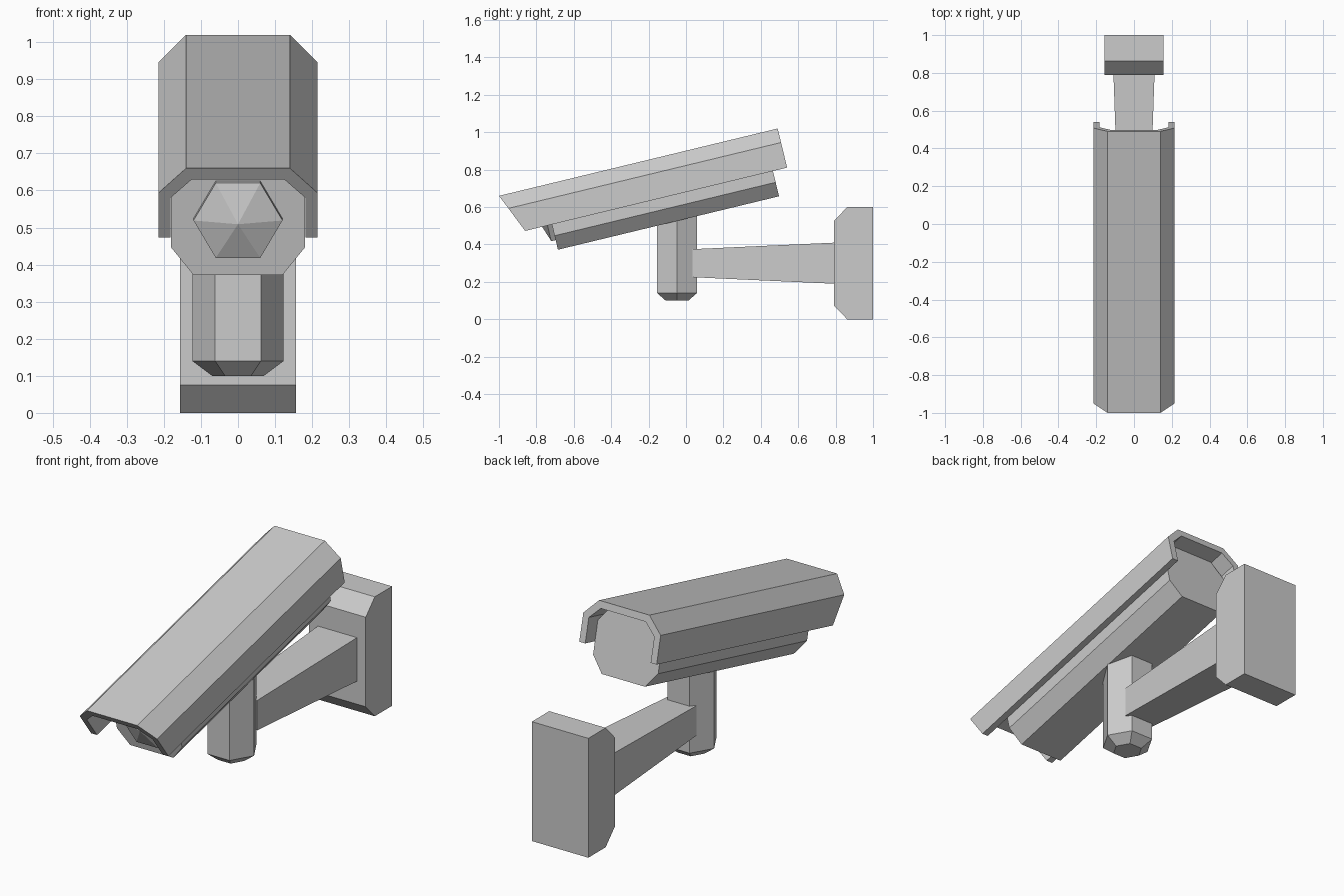
import bpy, bmesh
from math import sin, cos, pi, radians

if "Cube" in bpy.data.objects:
    bpy.data.objects.remove(bpy.data.objects["Cube"])

TILT = radians(13.58)


def loft(name, rings):
    """Skin matching rings of points and cap both ends."""
    bm = bmesh.new()
    vs = [[bm.verts.new(p) for p in ring] for ring in rings]
    for a, b in zip(vs, vs[1:]):
        n = len(a)
        if len(b) == 1:
            for i in range(n):
                bm.faces.new((a[i], a[(i + 1) % n], b[0]))
        else:
            for i in range(n):
                j = (i + 1) % n
                bm.faces.new((a[i], a[j], b[j], b[i]))
    for end in (vs[0], vs[-1]):
        if len(end) > 2:
            bm.faces.new(end)
    bmesh.ops.recalc_face_normals(bm, faces=bm.faces[:])
    me = bpy.data.meshes.new(name)
    bm.to_mesh(me)
    bm.free()
    ob = bpy.data.objects.new(name, me)
    bpy.context.collection.objects.link(ob)
    return ob


def tilted(x, s, t):
    """Camera axes: s runs back along the hood, t is up from its top."""
    return (x, -1 + s * cos(TILT) - t * sin(TILT),
            0.66 + s * sin(TILT) + t * cos(TILT))


def hexagon(r):
    return [(r * cos(i * pi / 3), r * sin(i * pi / 3)) for i in range(6)]


def mirrored(half):
    return half + [(-x, t) for x, t in reversed(half)]


# Sun hood: open channel with a raked front edge
outer = [(0.215, -0.215), (0.215, -0.077), (0.14, 0)]
inner = [(-0.125, -0.035), (-0.182, -0.092), (-0.182, -0.215)]
channel = mirrored(outer) + [(x, t) for x, t in reversed(inner)] + [(-x, t) for x, t in inner]
left_wall = [(-0.182, -0.215), (-0.182, -0.092), (-0.125, -0.035)]
channel = mirrored(outer) + left_wall + [(-x, t) for x, t in reversed(left_wall)]
loft("hood", [[tilted(x, -0.43 * t, t) for x, t in channel],
              [tilted(x, 1.533, t) for x, t in channel]])

# Octagonal camera body
octagon = mirrored([(0.12, -0.354), (0.181, -0.277), (0.181, -0.113), (0.12, -0.036)])
loft("camera_body", [[tilted(x, s, t) for x, t in octagon] for s in (0.239, 1.455)])

# Lens: short six-sided collar with a shallow point
lens = [[tilted(x, s, t - 0.197) for x, t in hexagon(0.12)] for s in (0.245, 0.215)]
loft("lens", lens + [[tilted(0, 0.18, -0.199)]])

# Hexagonal post with bevelled foot
loft("post", [[(x, y - 0.048, z) for x, y in hexagon(r)]
              for r, z in ((0.07, 0.10), (0.123, 0.14), (0.123, 0.58))])

# Tapered arm
loft("arm", [[(a * w, y, 0.3 + b * h) for a, b in ((-1, -1), (1, -1), (1, 1), (-1, 1))]
             for y, w, h in ((0.035, 0.082, 0.075), (0.80, 0.109, 0.11))])

# Wall plate with front edges chamfered
plate = [(1, 0), (1, 0.6), (0.862, 0.6), (0.79, 0.525), (0.79, 0.075), (0.862, 0)]
loft("wall_plate", [[(x, y, z) for y, z in plate] for x in (-0.157, 0.157)])
